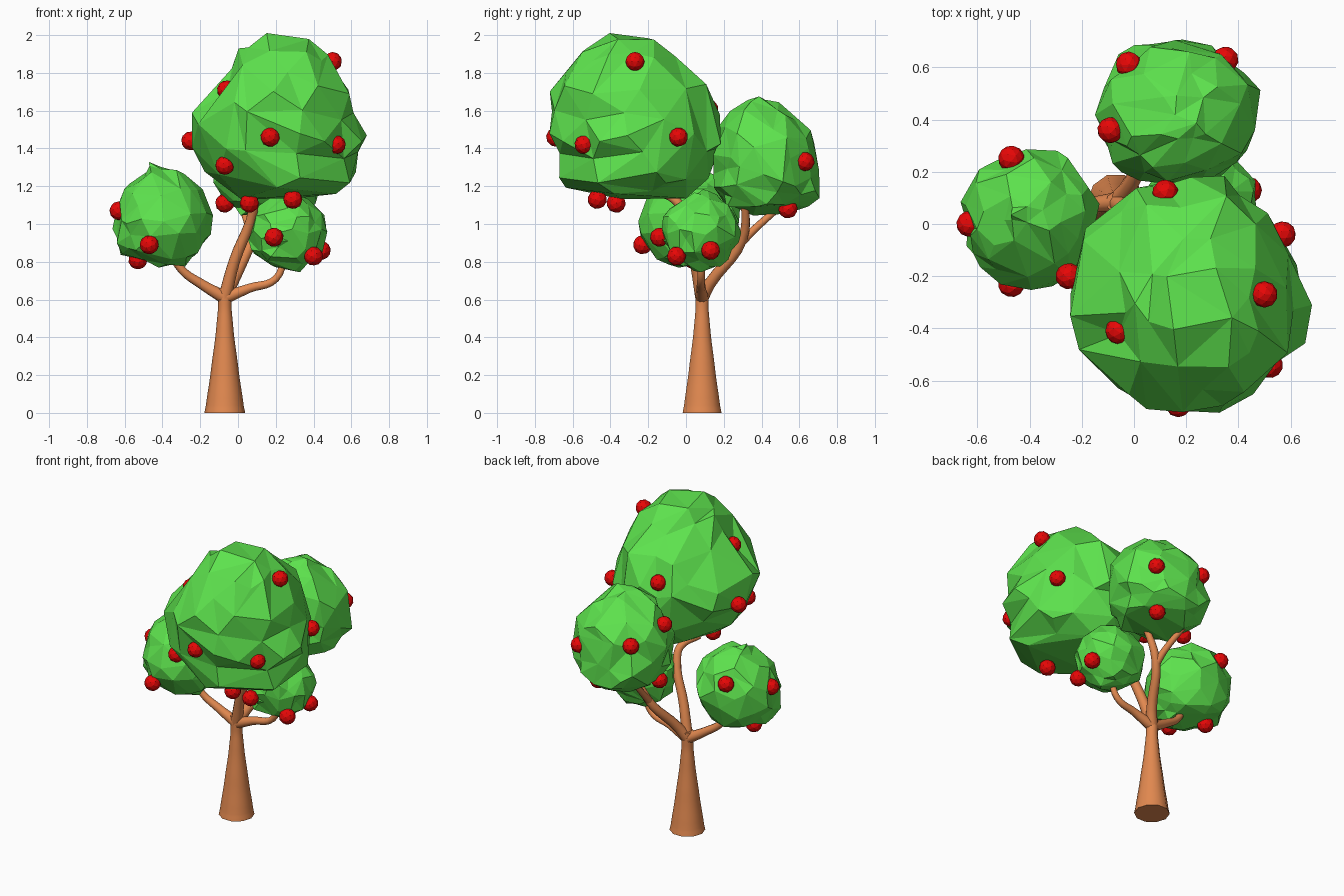
import bpy
import bmesh
import random
from mathutils import Euler, Vector

cube = bpy.data.objects.get("Cube")
if cube:
    bpy.data.objects.remove(cube, do_unlink=True)


def material(name, colour):
    mat = bpy.data.materials.new(name)
    mat.use_nodes = True
    mat.diffuse_color = (*colour, 1)
    bsdf = mat.node_tree.nodes["Principled BSDF"]
    bsdf.inputs["Base Color"].default_value = (*colour, 1)
    return mat


BARK = material("bark brown", (0.76, 0.25, 0.08))
LEAF = material("leaf green", (0.11, 0.76, 0.075))
FRUIT = material("fruit red", (0.8, 0.002, 0.002))

# Fruit positions, also used to shape the leaves around them
SPOTS = [Vector(p) for p in (
    (0.5, -0.27, 1.86), (-0.06, -0.41, 1.71), (-0.25, -0.2, 1.44),
    (0.17, -0.69, 1.46), (0.52, -0.54, 1.42), (0.57, -0.04, 1.46),
    (-0.07, -0.55, 1.31), (0.29, -0.47, 1.13), (0.06, -0.37, 1.11),
    (0.12, 0.12, 1.61), (-0.09, 0.36, 1.48), (-0.02, 0.61, 1.41),
    (0.35, 0.63, 1.33), (-0.07, 0.38, 1.11), (0.27, 0.54, 1.08),
    (-0.47, 0.25, 1.14), (-0.63, 0, 1.07), (-0.53, 0.04, 0.81),
    (-0.47, -0.23, 0.89), (0.19, -0.14, 0.93), (0.4, -0.05, 0.83),
    (0.44, 0.13, 0.86))]


def link(name, data, mat=None):
    obj = bpy.data.objects.new(name, data)
    bpy.context.scene.collection.objects.link(obj)
    if mat:
        data.materials.append(mat)
    return obj


def baked_mesh(obj):
    """Return the evaluated mesh and remove the source object."""
    graph = bpy.context.evaluated_depsgraph_get()
    graph.update()
    mesh = bpy.data.meshes.new_from_object(obj.evaluated_get(graph))
    bpy.data.objects.remove(obj, do_unlink=True)
    return mesh


def limb(name, path):
    """Smooth tapering tube through (x, y, z, radius) points."""
    curve = bpy.data.curves.new(name, "CURVE")
    curve.dimensions = "3D"
    curve.bevel_depth = 1
    curve.bevel_resolution = 3
    curve.resolution_u = 5
    curve.use_fill_caps = True
    spline = curve.splines.new("BEZIER")
    spline.bezier_points.add(len(path) - 1)
    for point, (x, y, z, r) in zip(spline.bezier_points, path):
        point.co = (x, y, z)
        point.radius = r
        point.handle_left_type = point.handle_right_type = "AUTO"
    obj = link(name, baked_mesh(link(name + "_source", curve, BARK)))
    bpy.ops.object.select_all(action="DESELECT")
    obj.select_set(True)
    bpy.context.view_layer.objects.active = obj
    bpy.ops.object.shade_smooth_by_angle(angle=1.0)


def section(levels, z):
    """Interpolate (x0, x1, y0, y1) between height levels."""
    for a, b in zip(levels, levels[1:]):
        if z <= b[0]:
            break
    t = min(max((z - a[0]) / (b[0] - a[0]), 0), 1)
    return [p + (q - p) * t for p, q in zip(a[1:], b[1:])]


def crown(name, levels, seed, keep, pinch=0):
    """Faceted leaf mass following (z, x0, x1, y0, y1) cross-sections."""
    rng = random.Random(seed)
    bottom, top = levels[0][0], levels[-1][0]
    middle = section(levels, (bottom + top) / 2)
    centre = Vector((sum(middle[:2]) / 2, sum(middle[2:]) / 2, (bottom + top) / 2))
    turn = Euler((seed, seed * 2, 0)).to_matrix()
    bm = bmesh.new()
    bmesh.ops.create_icosphere(bm, subdivisions=3, radius=1)
    for v in bm.verts:
        d = (turn @ v.co).normalized()
        z = centre.z + d.z * (top - bottom) / 2
        x0, x1, y0, y1 = section(levels, z)
        ring = d.xy / max(d.xy.length, 0.01)
        # pinch narrows the back of the mass
        p = Vector(((x0 + x1) / 2 + ring.x * (1 - pinch * ring.y) * (x1 - x0) / 2,
                    (y0 + y1) / 2 + ring.y * (y1 - y0) / 2, z)) - centre
        p *= rng.uniform(0.91, 1.04)
        # let the surface pass through the fruits growing on it
        for spot in SPOTS:
            s = spot - centre
            near = (p.normalized().dot(s.normalized()) - 0.95) / 0.05
            if near > 0 and 0.7 < s.length / p.length < 1.25:
                p *= 1 + near * ((s.length - 0.015) / p.length - 1)
        v.co = centre + p
    mesh = bpy.data.meshes.new(name)
    bm.to_mesh(mesh)
    bm.free()
    obj = link(name + "_source", mesh, LEAF)
    obj.modifiers.new("facets", "DECIMATE").ratio = keep
    mesh = baked_mesh(obj)
    mesh.shade_flat()
    link(name, mesh)


# Trunk and branches
FORK = (-0.07, 0.085, 0.61, 0.036)
limb("trunk", [(-0.07, 0.085, 0, 0.108), (-0.07, 0.085, 0.04, 0.1),
               (-0.07, 0.085, 0.22, 0.074), (-0.07, 0.085, 0.42, 0.048),
               (-0.07, 0.085, 0.55, 0.036), (-0.07, 0.085, 0.66, 0.038)])
limb("right_branch", [FORK, (-0.19, 0.07, 0.68, 0.027),
                      (-0.3, 0.05, 0.76, 0.022), (-0.38, 0.03, 0.9, 0.018)])
limb("left_branch", [FORK, (0.06, 0.08, 0.66, 0.025),
                     (0.2, 0.08, 0.71, 0.02), (0.25, 0.08, 0.85, 0.018)])
limb("front_branch", [FORK, (-0.02, 0.05, 0.8, 0.031),
                      (0.08, -0.02, 1.07, 0.026), (0.08, -0.06, 1.13, 0.024),
                      (0.02, -0.17, 1.17, 0.018)])
limb("back_branch", [FORK, (-0.03, 0.13, 0.69, 0.032),
                     (0.08, 0.3, 0.92, 0.026), (0.19, 0.31, 1.16, 0.018)])
limb("back_twig", [(0.07, 0.29, 0.9, 0.024), (0.06, 0.36, 0.97, 0.021),
                   (0.01, 0.53, 1.12, 0.017)])

# Leaf masses
crown("front_crown", [
    (1.11, 0.05, 0.42, -0.45, 0.02), (1.2, -0.1, 0.6, -0.66, 0.13),
    (1.4, -0.26, 0.68, -0.72, 0.19), (1.55, -0.27, 0.65, -0.73, 0.21),
    (1.72, -0.15, 0.6, -0.71, 0.13), (1.83, -0.05, 0.52, -0.63, 0.02),
    (1.96, 0.03, 0.44, -0.5, -0.15), (2.01, 0.08, 0.36, -0.38, -0.3)],
    4, 0.45, 0.1)
crown("back_crown", [
    (1.05, 0, 0.3, 0.3, 0.5), (1.1, -0.08, 0.4, 0.18, 0.68),
    (1.2, -0.14, 0.48, 0.15, 0.72), (1.36, -0.16, 0.49, 0.14, 0.7),
    (1.5, -0.1, 0.44, 0.17, 0.66), (1.6, 0, 0.34, 0.23, 0.56),
    (1.68, 0.16, 0.22, 0.36, 0.4)], 11, 0.5)
crown("right_crown", [
    (0.77, -0.42, -0.3, -0.05, 0.1), (0.83, -0.62, -0.21, -0.18, 0.2),
    (0.9, -0.65, -0.16, -0.24, 0.26), (1.05, -0.67, -0.13, -0.25, 0.3),
    (1.2, -0.61, -0.19, -0.17, 0.24), (1.27, -0.5, -0.28, -0.08, 0.15),
    (1.32, -0.47, -0.43, 0.02, 0.06)], 23, 0.5)
crown("left_crown", [
    (0.75, 0.2, 0.33, 0.05, 0.15), (0.82, 0.08, 0.43, -0.09, 0.24),
    (0.95, 0.05, 0.48, -0.13, 0.3), (1.05, 0.06, 0.46, -0.12, 0.28),
    (1.13, 0.14, 0.38, -0.02, 0.2), (1.18, 0.22, 0.3, 0.07, 0.1)], 37, 0.5)

# Fruits
bm = bmesh.new()
bmesh.ops.create_icosphere(bm, subdivisions=2, radius=0.051)
fruit_mesh = bpy.data.meshes.new("fruit")
bm.to_mesh(fruit_mesh)
bm.free()
fruit_mesh.materials.append(FRUIT)
for i, spot in enumerate(SPOTS):
    fruit = link(f"fruit_{i + 1}", fruit_mesh)
    fruit.location = spot
    fruit.rotation_euler = (i, 2 * i, 0)
